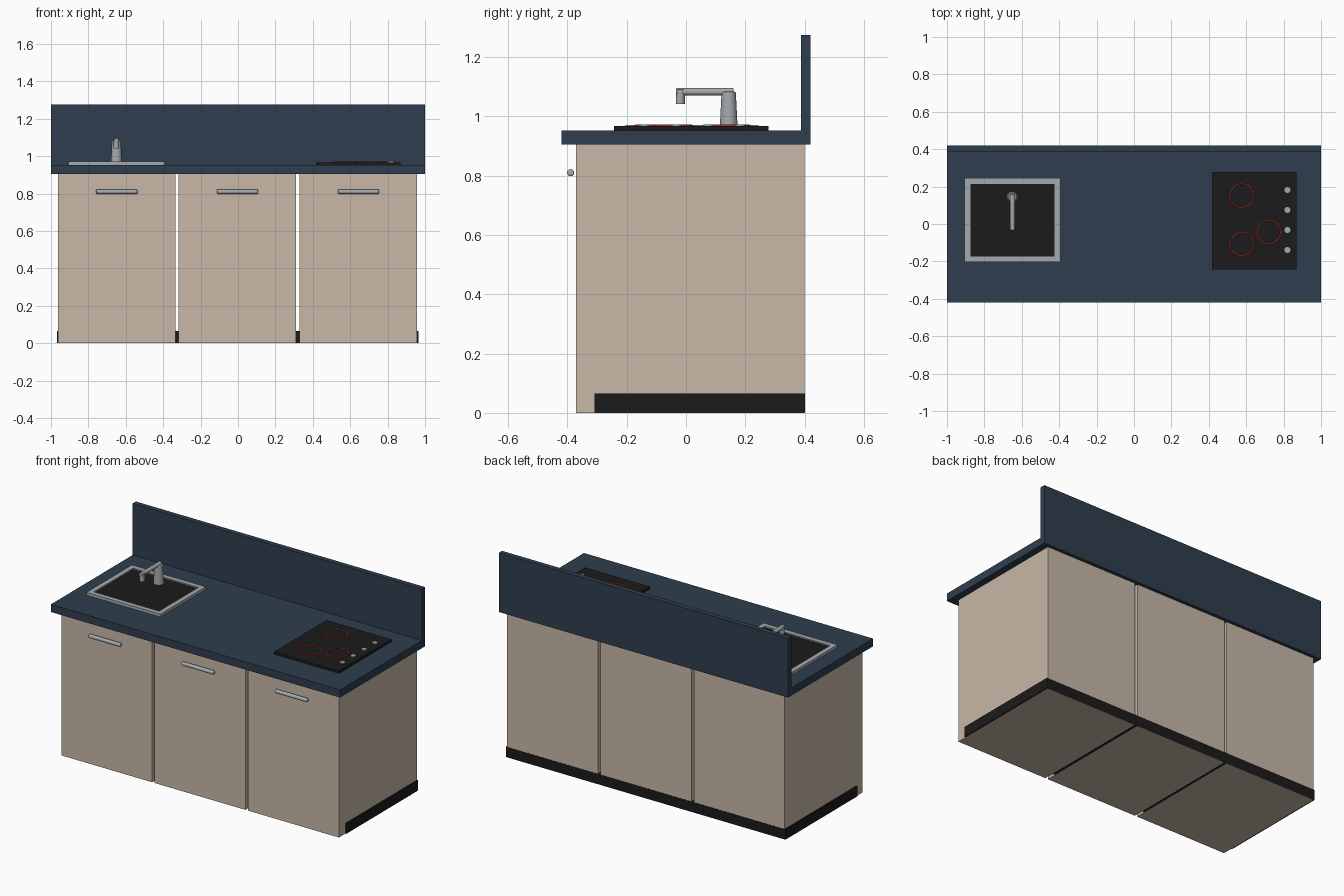
import bpy
from mathutils import Vector

if "Cube" in bpy.data.objects:
    bpy.data.objects.remove(bpy.data.objects["Cube"])


def material(name, rgb):
    m = bpy.data.materials.new(name)
    m.diffuse_color = (*rgb, 1)
    m.use_nodes = True
    m.node_tree.nodes["Principled BSDF"].inputs["Base Color"].default_value = m.diffuse_color
    return m


NAVY = material("navy", (0.028, 0.048, 0.076))
BEIGE = material("beige", (0.58, 0.48, 0.39))
BLACK = material("black", (0.011, 0.011, 0.011))
RED = material("red", (0.52, 0.04, 0.025))
METAL = material("metal", (0.37, 0.40, 0.42))


def finish(name, mat, smooth=False):
    ob = bpy.context.object
    ob.name = name
    ob.data.materials.append(mat)
    if smooth:
        bpy.ops.object.shade_smooth_by_angle()
    return ob


def box(name, lo, hi, mat):
    lo, hi = Vector(lo), Vector(hi)
    bpy.ops.mesh.primitive_cube_add(size=1, location=(lo + hi) / 2)
    bpy.context.object.scale = hi - lo
    bpy.ops.object.transform_apply(location=False, rotation=False, scale=True)
    return finish(name, mat)


def rod(name, a, b, r1, r2, mat, bevel=0.0):
    """Round bar from a to b, optionally with rounded ends."""
    a, b = Vector(a), Vector(b)
    rot = (b - a).to_track_quat('Z', 'Y').to_euler()
    bpy.ops.mesh.primitive_cone_add(vertices=32, radius1=r1, radius2=r2, depth=(b - a).length,
                                    location=(a + b) / 2, rotation=rot)
    ob = finish(name, mat, True)
    if bevel:
        mod = ob.modifiers.new("round_ends", 'BEVEL')
        mod.width, mod.segments = bevel, 3
    return ob


# Worktop and splashback
box("worktop", (-1, -0.42, 0.905), (1, 0.388, 0.953), NAVY)
box("splashback", (-1, 0.388, 0.905), (1, 0.42, 1.275), NAVY)

# Three cabinets with bar handles, on a recessed plinth
for i, x in enumerate((-0.648, -0.003, 0.644)):
    box(f"cabinet_{i}", (x - 0.314, -0.371, 0), (x + 0.314, 0.4, 0.905), BEIGE)
    rod(f"handle_{i}", (x - 0.11, -0.389, 0.81), (x + 0.11, -0.389, 0.81), 0.012, 0.012, METAL, 0.005)
box("plinth", (-0.969, -0.308, 0.001), (0.965, 0.401, 0.065), BLACK)

# Sink: raised metal rim around a dark basin panel
x0, x1, y0, y1, w = -0.905, -0.394, -0.204, 0.245, 0.03
for name, lo, hi in (("front", (x0, y0), (x1, y0 + w)), ("back", (x0, y1 - w), (x1, y1)),
                     ("left", (x0, y0 + w), (x0 + w, y1 - w)),
                     ("right", (x1 - w, y0 + w), (x1, y1 - w))):
    box(f"sink_rim_{name}", (*lo, 0.952), (*hi, 0.971), METAL)
box("sink_basin", (x0 + w, y0 + w, 0.952), (x1 - w, y1 - w, 0.963), BLACK)

# Tap: tapered body, spout and nozzle
rod("tap_body", (-0.65, 0.144, 0.962), (-0.65, 0.144, 1.083), 0.030, 0.024, METAL, 0.004)
rod("tap_spout", (-0.65, 0.16, 1.083), (-0.65, -0.034, 1.083), 0.0125, 0.0125, METAL, 0.003)
rod("tap_nozzle", (-0.65, -0.019, 1.09), (-0.65, -0.019, 1.041), 0.015, 0.015, METAL)

# Hob: glass plate, heating rings and knobs
box("hob_plate", (0.417, -0.242, 0.952), (0.868, 0.278, 0.967), BLACK)
for i, (x, y) in enumerate(((0.577, 0.151), (0.577, -0.107), (0.722, -0.043))):
    bpy.ops.mesh.primitive_torus_add(location=(x, y, 0.968), major_segments=48, minor_segments=8,
                                     major_radius=0.063, minor_radius=0.004)
    finish(f"heating_ring_{i}", RED, True)
for i in range(4):
    y = 0.182 - 0.107 * i
    rod(f"hob_knob_{i}", (0.82, y, 0.96), (0.82, y, 0.973), 0.016, 0.016, METAL)
